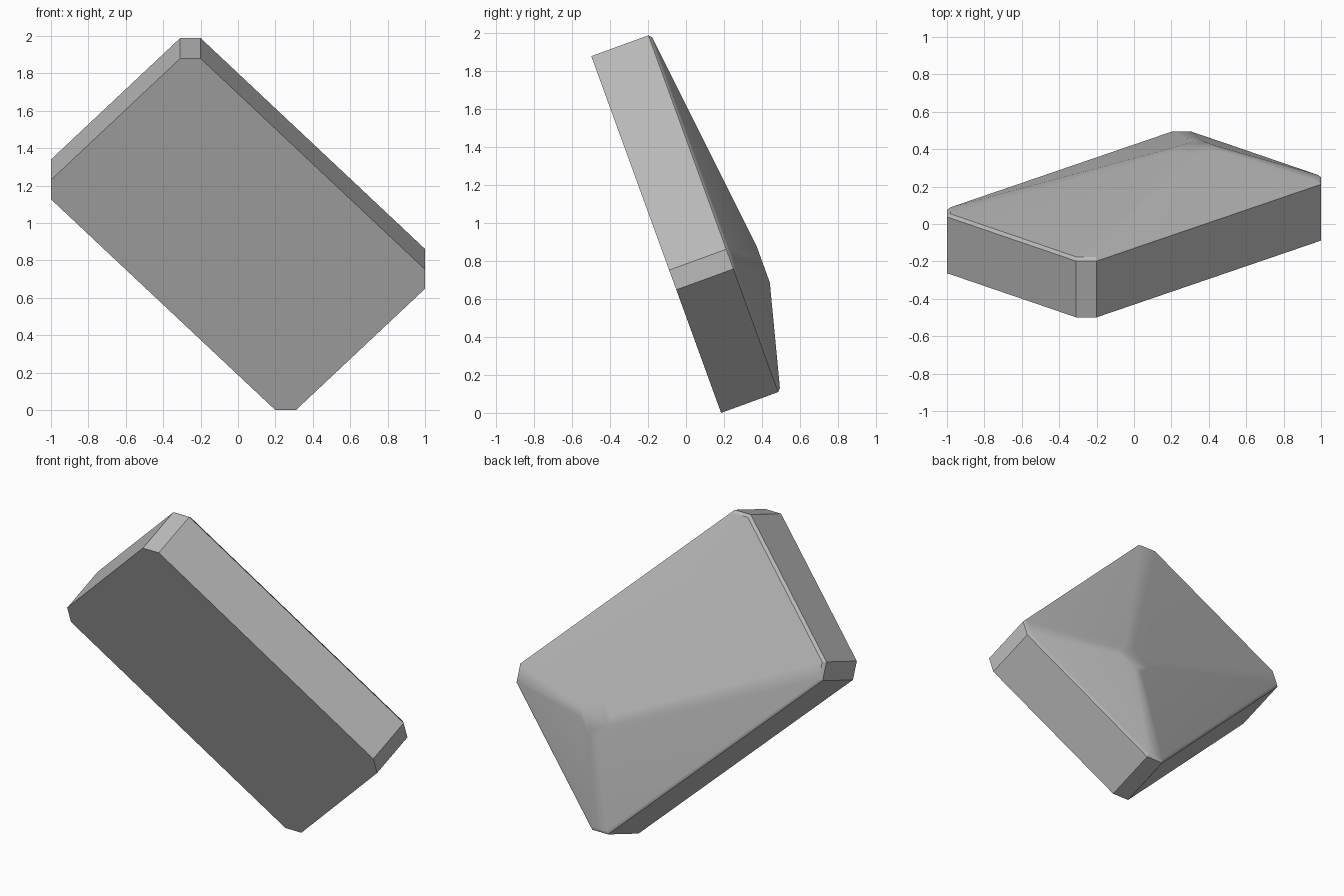
import bpy, bmesh, math
from mathutils import Vector

cube = bpy.data.objects.get("Cube")
if cube:
    bpy.data.objects.remove(cube)

# Material
grey = bpy.data.materials.new("plain grey")
grey.use_nodes = True
colour = (0.5, 0.5, 0.5, 1)
grey.diffuse_color = colour
grey.node_tree.nodes["Principled BSDF"].inputs["Base Color"].default_value = colour

# Axes of the tilted slab: its front plane leans back by 20 degrees
TILT = math.radians(20)
UP = Vector((0, -math.sin(TILT), math.cos(TILT)))
DEPTH = Vector((0, math.cos(TILT), math.sin(TILT)))
SIDE = Vector((1, 0, 0))
LONG = (SIDE - UP).normalized()
SHORT = (SIDE + UP).normalized()
CENTRE = Vector((0, 0.185, 0)) + UP


def ring(bm, half_long, half_short, cut, depth, shift=0):
    """Rectangle with cut corners, at a given depth behind the front plane."""
    verts = []
    for sx, sy in ((1, 1), (-1, 1), (-1, -1), (1, -1)):
        a = (sx * (half_long - cut), sy * half_short)
        b = (sx * half_long, sy * (half_short - cut))
        for l, s in ((b, a) if sx == sy else (a, b)):
            verts.append(bm.verts.new(CENTRE + LONG * (l + shift) + SHORT * s + DEPTH * depth))
    return verts


# Slab with cut corners, a narrow lip and an off-centre peaked back
bm = bmesh.new()
rings = [
    ring(bm, 0.926, 0.566, 0.078, 0),
    ring(bm, 0.926, 0.566, 0.078, 0.32),
    ring(bm, 0.910, 0.550, 0.071, 0.336),
    ring(bm, 0.090, 0.090, 0.040, 0.476, 0.485),
]
for low, high in zip(rings, rings[1:]):
    for i in range(8):
        j = (i + 1) % 8
        bm.faces.new((low[i], low[j], high[j], high[i]))
bm.faces.new(rings[0])
bm.faces.new(rings[-1])
bmesh.ops.recalc_face_normals(bm, faces=bm.faces)

mesh = bpy.data.meshes.new("peaked_slab")
bm.to_mesh(mesh)
bm.free()
mesh.materials.append(grey)
slab = bpy.data.objects.new("peaked_slab", mesh)
bpy.context.collection.objects.link(slab)

# Smooth the ridges of the back, keep the box edges sharp
bpy.ops.object.select_all(action="DESELECT")
slab.select_set(True)
bpy.context.view_layer.objects.active = slab
bpy.ops.object.shade_smooth_by_angle(angle=math.radians(30))
weighted = slab.modifiers.new("flat_panels", "WEIGHTED_NORMAL")
weighted.keep_sharp = True
